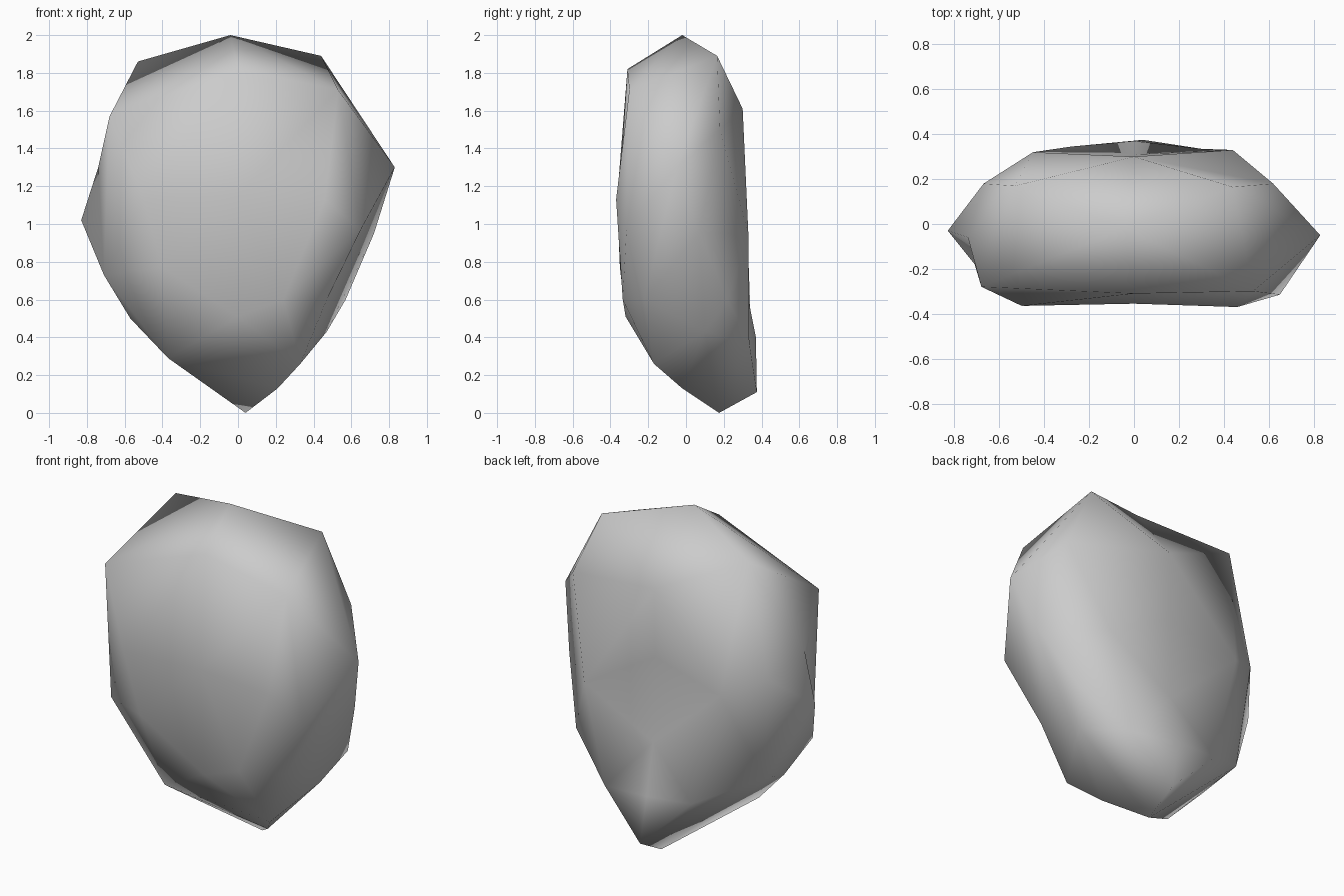
import bpy, bmesh
from mathutils import Vector

# Corner points of the boulder, grouped by region
crown = [(-.04, -.02, 2), (.44, .165, 1.89), (-.53, .17, 1.86), (0, -.31, 1.82)]
front = [(-.68, -.28, 1.57), (.53, -.3, 1.71), (-.5, -.365, 1.13), (.46, -.37, 1.13),
         (.65, -.315, .97), (-.4, -.35, .77), (.24, -.335, .6), (0, -.32, .51),
         (0, -.355, 1.15)]
sides = [(.83, -.05, 1.3), (.62, .18, 1.5), (.72, .07, .95), (.57, .22, .6),
         (-.83, -.03, 1.02), (-.74, -.06, 1.3), (-.67, .18, 1.2), (-.71, -.18, .73),
         (-.57, -.11, .5), (-.61, .13, .58)]
back = [(0, .3, 1.61), (-.45, .32, 1.1), (.44, .33, .95), (-.28, .345, .42),
        (.3, .335, .37), (0, .37, .4), (0, .31, .7), (0, .29, 1.2)]
foot = [(.04, .175, 0), (.04, .375, .11), (.21, -.02, .13), (-.37, -.16, .29),
        (.33, -.17, .26), (.47, -.22, .6), (.47, .1, .43)]

# Skin the points on a unit ball, so shallow dents survive, then put them back
bm = bmesh.new()
home = {}
for p in crown + front + sides + back + foot:
    v = bm.verts.new(Vector((p[0] / .83, p[1] / .37, p[2] - 1)).normalized())
    home[v] = p
bmesh.ops.convex_hull(bm, input=bm.verts[:])
for v, p in home.items():
    v.co = p
bmesh.ops.recalc_face_normals(bm, faces=bm.faces[:])
for f in bm.faces:
    f.smooth = True

# Single smooth-shaded rock
mesh = bpy.data.meshes.new("boulder")
bm.to_mesh(mesh)
bm.free()
bpy.context.collection.objects.link(bpy.data.objects.new("boulder", mesh))
